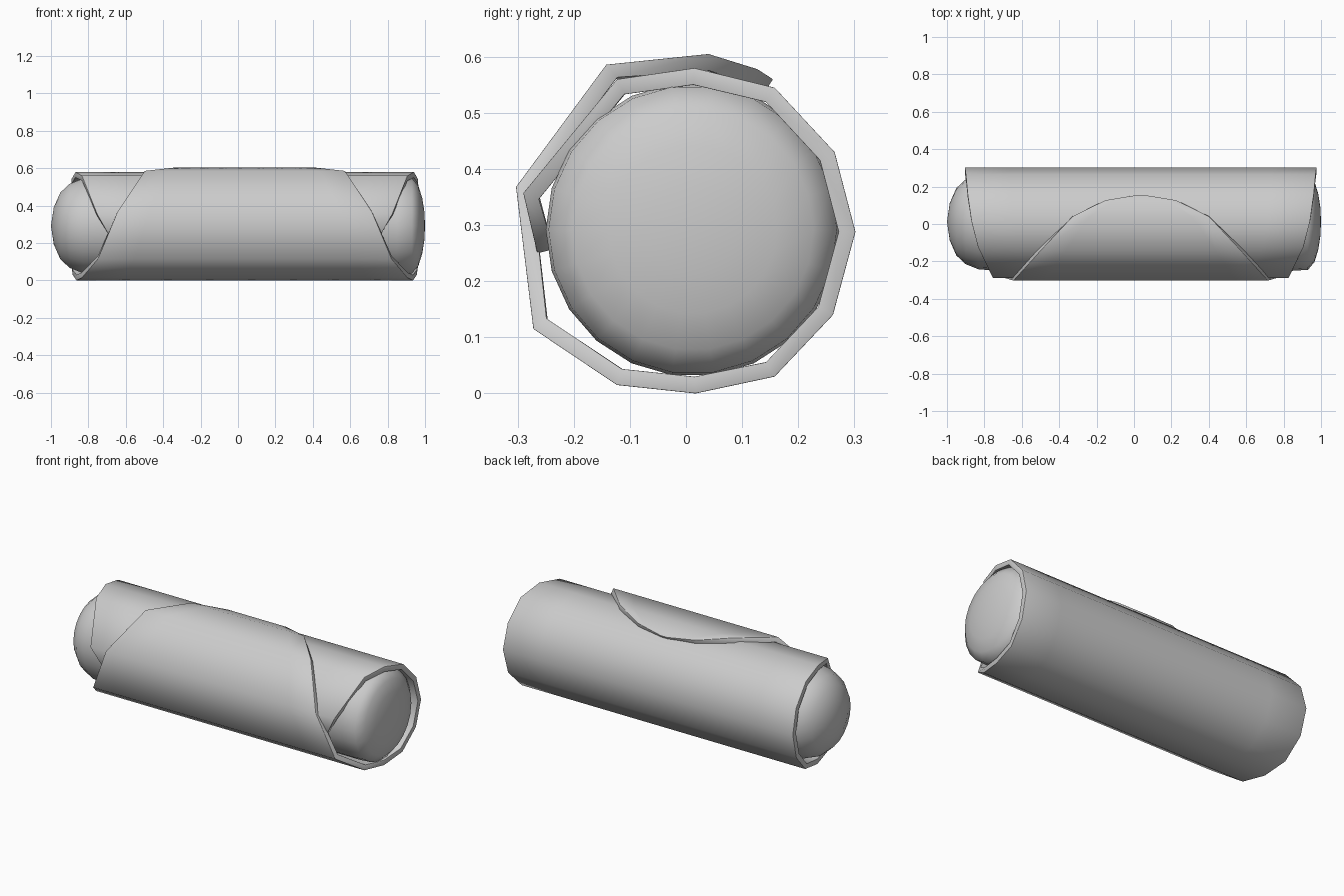
import bpy, math
from math import radians, cos, sin, pi

if "Cube" in bpy.data.objects:
    bpy.data.objects.remove(bpy.data.objects["Cube"])


def make(name, verts, faces, angle):
    me = bpy.data.meshes.new(name)
    me.from_pydata(verts, [], faces)
    ob = bpy.data.objects.new(name, me)
    bpy.context.collection.objects.link(ob)
    bpy.ops.object.select_all(action='DESELECT')
    ob.select_set(True)
    bpy.context.view_layer.objects.active = ob
    return ob


def smooth(angle):
    bpy.ops.object.shade_smooth_by_angle(angle=radians(angle))


# Rolled sheet: spiral cross-section (y, z) with the half-width of the round sheet
spiral = [
    (-0.265, 0.250, 0.73), (-0.290, 0.357, 0.79), (-0.123, 0.560, 0.87),
    (0.015, 0.580, 0.905), (0.158, 0.545, 0.925), (0.265, 0.430, 0.935),
    (0.302, 0.288, 0.94), (0.262, 0.140, 0.935), (0.158, 0.030, 0.92),
    (0.017, 0.000, 0.90), (-0.123, 0.015, 0.87), (-0.272, 0.115, 0.785),
    (-0.303, 0.368, 0.68), (-0.142, 0.586, 0.535), (0.040, 0.605, 0.365),
    (0.127, 0.578, 0.19), (0.155, 0.560, 0.02)]
MID, COLS = 0.036, 8
verts, faces = [], []
for y, z, w in spiral:
    verts += [(MID + w * (2 * c / COLS - 1), y, z) for c in range(COLS + 1)]
n = COLS + 1
for r in range(len(spiral) - 1):
    for c in range(COLS):
        a = r * n + c
        faces.append((a, a + 1, a + n + 1, a + n))
wrap = make("wrapper", verts, faces, 50)
solid = wrap.modifiers.new("thickness", 'SOLIDIFY')
solid.thickness = 0.03
solid.offset = -1
bpy.ops.object.modifier_apply(modifier=solid.name)
# softly rounded rim
bev = wrap.modifiers.new("rim", 'BEVEL')
bev.width = 0.009
bev.segments = 2
bev.limit_method = 'ANGLE'
bev.angle_limit = radians(70)
bpy.ops.object.modifier_apply(modifier=bev.name)
smooth(60)

# Filling: revolved about x, deep dome on the left, shallow dome on the right
profile = [(-0.985, 0.10), (-0.95, 0.18), (-0.90, 0.227), (-0.83, 0.255),
           (-0.70, 0.262), (0.85, 0.262), (0.93, 0.257), (0.965, 0.215),
           (0.985, 0.15), (0.996, 0.08)]
SEG, CY, CZ = 22, 0.012, 0.292
verts, faces = [], []
for x, r in profile:
    verts += [(x, CY + r * cos(2 * pi * s / SEG), CZ + r * sin(2 * pi * s / SEG))
              for s in range(SEG)]
for k in range(len(profile) - 1):
    for s in range(SEG):
        t = (s + 1) % SEG
        faces.append((k * SEG + t, k * SEG + s, (k + 1) * SEG + s, (k + 1) * SEG + t))
left, right = len(verts), len(verts) + 1
verts += [(-1.0, CY, CZ), (1.0, CY, CZ)]
last = (len(profile) - 1) * SEG
for s in range(SEG):
    t = (s + 1) % SEG
    faces.append((left, s, t))
    faces.append((right, last + t, last + s))
make("filling", verts, faces, 60)
bpy.ops.object.mode_set(mode='EDIT')
bpy.ops.mesh.select_all(action='SELECT')
bpy.ops.mesh.normals_make_consistent(inside=False)
bpy.ops.object.mode_set(mode='OBJECT')
smooth(60)
